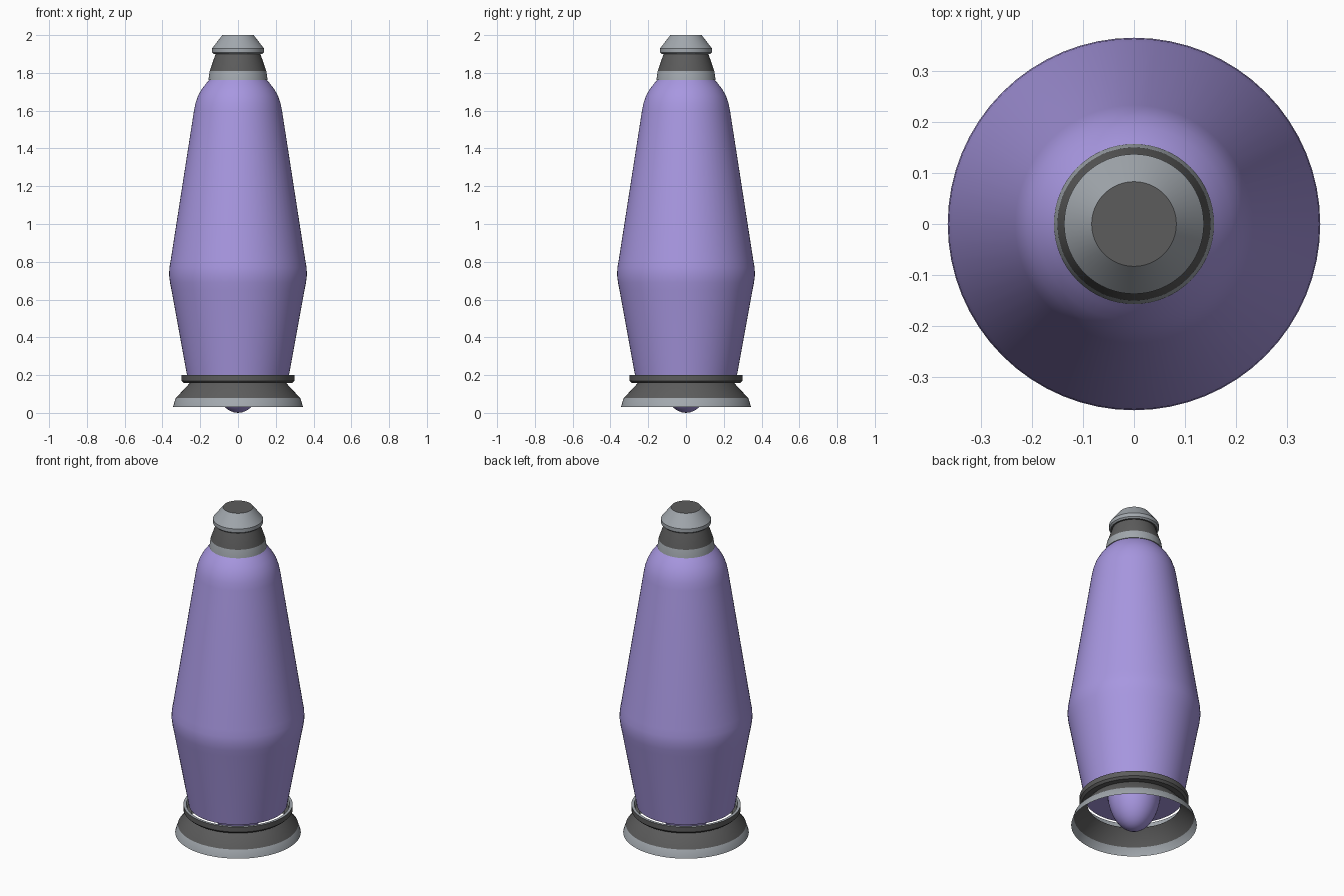
import bpy, bmesh, math

cube = bpy.data.objects.get("Cube")
if cube:
    bpy.data.objects.remove(cube, do_unlink=True)


def material(name, rgb):
    m = bpy.data.materials.new(name)
    m.use_nodes = True
    m.diffuse_color = (*rgb, 1)
    m.node_tree.nodes["Principled BSDF"].inputs["Base Color"].default_value = (*rgb, 1)
    return m


PURPLE = material("soft purple", (0.39, 0.31, 0.75))
LIGHT = material("light grey metal", (0.36, 0.39, 0.42))
DARK = material("dark grey", (0.108, 0.108, 0.108))


def lathe(name, profile, bands, sides=64):
    """Spin (radius, z) points about z; bands gives the material of each span."""
    bm = bmesh.new()
    mats = list(dict.fromkeys(bands))
    rings = []
    for r, z in profile:
        if r == 0:
            rings.append([bm.verts.new((0, 0, z))] * sides)
        else:
            rings.append([bm.verts.new((r * math.cos(math.tau * i / sides),
                                        r * math.sin(math.tau * i / sides), z))
                          for i in range(sides)])
    for low, high, mat in zip(rings, rings[1:], bands):
        for i in range(sides):
            j = (i + 1) % sides
            corners = dict.fromkeys((low[i], low[j], high[j], high[i]))
            bm.faces.new(list(corners)).material_index = mats.index(mat)
    mesh = bpy.data.meshes.new(name)
    bm.to_mesh(mesh)
    bm.free()
    for m in mats:
        mesh.materials.append(m)
    obj = bpy.data.objects.new(name, mesh)
    bpy.context.collection.objects.link(obj)
    bpy.ops.object.select_all(action="DESELECT")
    obj.select_set(True)
    bpy.context.view_layer.objects.active = obj
    bpy.ops.object.shade_smooth_by_angle(angle=math.radians(28))
    return obj


# Tapered vessel with a rounded waist and shoulder
body = [(0, 0.2), (0.27, 0.2), (0.352, 0.65), (0.36, 0.69), (0.365, 0.73),
        (0.363, 0.77), (0.356, 0.81), (0.233, 1.6), (0.225, 1.64),
        (0.211, 1.68), (0.191, 1.715), (0.168, 1.745), (0.15, 1.765), (0, 1.765)]
lathe("vessel", body, [PURPLE] * (len(body) - 1))

# Rounded bulb hanging below the vessel
steps = 20
bulb = [(0.146 * math.sin(math.pi * k / steps) if 0 < k < steps else 0,
         0.245 - 0.245 * math.cos(math.pi * k / steps)) for k in range(steps + 1)]
lathe("bulb", bulb, [PURPLE] * steps)

# Open flared foot with a cup ring around the vessel
lathe("foot", [(0.345, 0.03), (0.33, 0.078), (0.255, 0.158)], [LIGHT, DARK])
lathe("foot_ring", [(0.255, 0.158), (0.288, 0.158), (0.3, 0.17), (0.3, 0.2),
                    (0.284, 0.2), (0.28, 0.165)],
      [DARK, DARK, DARK, LIGHT, LIGHT])

# Neck collar and stepped cap
lathe("neck", [(0, 1.762), (0.157, 1.762), (0.15, 1.81), (0.117, 1.905)],
      [LIGHT, LIGHT, DARK])
lathe("cap", [(0, 1.9), (0.128, 1.9), (0.137, 1.908), (0.137, 1.93),
              (0.083, 2.0), (0, 2.0)],
      [DARK, LIGHT, LIGHT, LIGHT, DARK])
